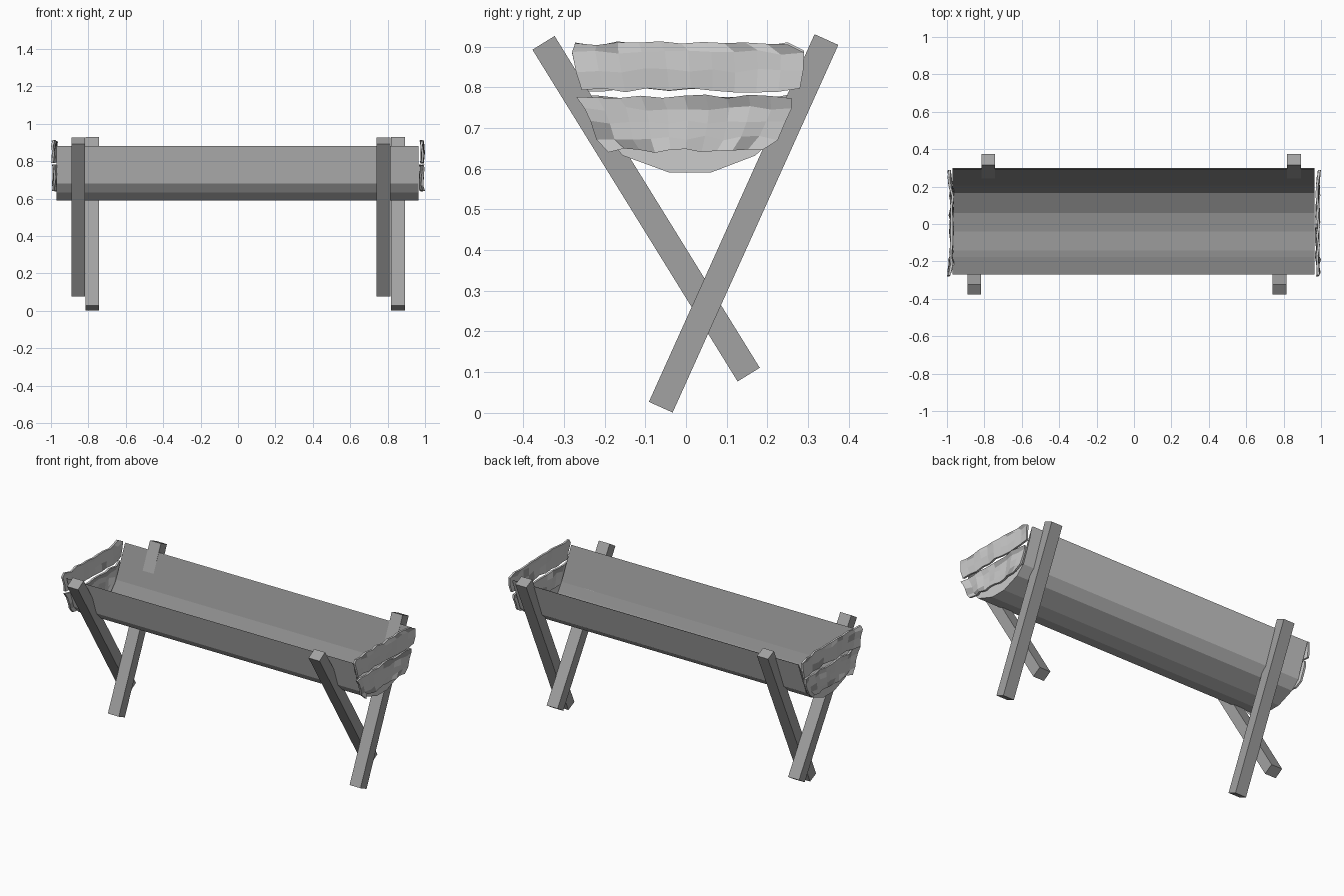
import bpy, bmesh, math, random
from mathutils import Vector, Matrix

if "Cube" in bpy.data.objects:
    bpy.data.objects.remove(bpy.data.objects["Cube"])

random.seed(4)


def grey(name, v):
    m = bpy.data.materials.new(name)
    m.diffuse_color = (v, v, v, 1)
    m.use_nodes = True
    m.node_tree.nodes["Principled BSDF"].inputs["Base Color"].default_value = m.diffuse_color
    return m


pale, mid, dark = grey("pale_grey", 1.0), grey("mid_grey", 0.36), grey("dark_grey", 0.27)
plain = grey("plain_grey", 0.8)


def finish(bm, name, *mats):
    mesh = bpy.data.meshes.new(name)
    bm.to_mesh(mesh)
    bm.free()
    for m in mats:
        mesh.materials.append(m)
    ob = bpy.data.objects.new(name, mesh)
    bpy.context.collection.objects.link(ob)
    return ob


# Open trough: a cross-section (y, z) swept along x, with low end caps
def shell(name, profile, inward, mat):
    bm = bmesh.new()
    a, b = [[bm.verts.new((x, y, z)) for y, z in profile] for x in (-0.97, 0.965)]
    for i in range(len(profile) - 1):
        bm.faces.new((a[i], a[i + 1], b[i + 1], b[i]))
    if inward:
        bmesh.ops.reverse_faces(bm, faces=bm.faces)
    else:
        bm.faces.new(a[6:0:-1])
        bm.faces.new(b[1:7])
    finish(bm, name, mat)


shell("trough_outside", [(-0.27, 0.88), (-0.20, 0.68), (-0.155, 0.632), (-0.04, 0.59),
                         (0.06, 0.59), (0.17, 0.632), (0.222, 0.68), (0.30, 0.88)],
      False, pale)
shell("trough_lining", [(-0.27, 0.88), (-0.177, 0.69), (-0.143, 0.64), (-0.04, 0.596),
                        (0.06, 0.596), (0.165, 0.638), (0.207, 0.69), (0.294, 0.88)],
      True, dark)


# Square-section crossed legs
def leg(name, x, top, bottom, w=0.064):
    a, b = Vector((x, *top)), Vector((x, *bottom))
    d = a - b
    bm = bmesh.new()
    bmesh.ops.create_cube(bm, size=1)
    angle = math.atan2(-d.y, d.z)
    m = (Matrix.Translation((a + b) / 2) @ Matrix.Rotation(angle, 4, 'X')
         @ Matrix.Diagonal((0.074, w, d.length, 1)))
    bmesh.ops.transform(bm, matrix=m, verts=bm.verts)
    finish(bm, name, mid)


for side, xf, xb in (("left", -0.854, -0.779), ("right", 0.778, 0.855)):
    leg("front_leaning_leg_" + side, xf, (-0.350, 0.909), (0.154, 0.094))
    leg("back_leaning_leg_" + side, xb, (0.345, 0.917), (-0.062, 0.014))


# Rough end boards: jittered grid, each row given as (z, y_min, y_max)
def board(name, x, flare, rows, dark_share, n=10, t=0.012):
    bm = bmesh.new()
    bend = [random.uniform(-0.005, 0.005) + (flare if i in (0, n) else 0)
            for i in range(n + 1)]
    jit = [[(random.uniform(-0.005, 0.005), random.uniform(-0.006, 0.006))
            for _ in range(n + 1)] for _ in rows]
    layers = []
    for s in (-1, 1):
        layers.append([[bm.verts.new((x + s * t / 2 + bend[i] + jit[r][i][0],
                                      y0 + (y1 - y0) * i / n, z + jit[r][i][1]))
                        for i in range(n + 1)] for r, (z, y0, y1) in enumerate(rows)])
    last = len(rows) - 1
    for layer in layers:
        for r in range(last):
            for i in range(n):
                f = bm.faces.new((layer[r][i], layer[r][i + 1],
                                  layer[r + 1][i + 1], layer[r + 1][i]))
                # weathered patches, mostly along the top row
                share = dark_share * (3 if r == last - 1 else 1)
                f.material_index = int(random.random() < share)
    # close the rim between both faces
    a, b = layers
    rim = [(0, i) for i in range(n)] + [(r, n) for r in range(last)]
    rim += [(last, i) for i in range(n, 0, -1)] + [(r, 0) for r in range(last, 0, -1)]
    for (r, i), (q, j) in zip(rim, rim[1:] + rim[:1]):
        bm.faces.new((a[r][i], a[q][j], b[q][j], b[r][i]))
    bmesh.ops.recalc_face_normals(bm, faces=bm.faces)
    finish(bm, name, plain, mid)


upper = [(0.793, -0.256, 0.280), (0.84, -0.27, 0.288),
         (0.885, -0.28, 0.290), (0.907, -0.272, 0.25)]
lower = [(0.644, -0.19, 0.19), (0.675, -0.22, 0.225), (0.715, -0.235, 0.245),
         (0.748, -0.25, 0.26), (0.778, -0.27, 0.26)]
for side, x, flare in (("left", -0.976, -0.012), ("right", 0.981, 0.006)):
    board("upper_end_board_" + side, x, flare, upper, 0.06)
    board("lower_end_board_" + side, x, flare, lower, 0.15)
